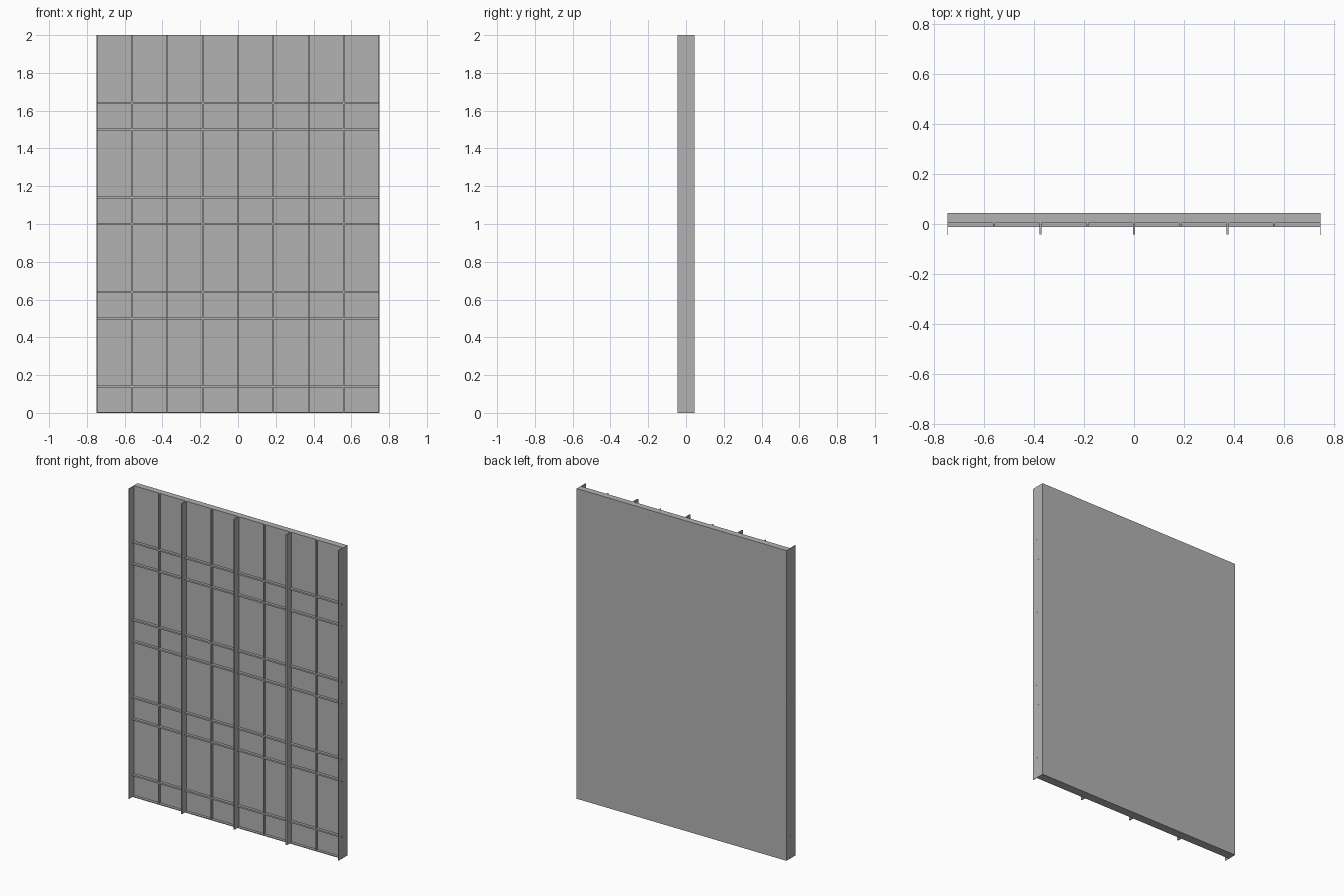
import bpy

cube = bpy.data.objects.get("Cube")
if cube:
    bpy.data.objects.remove(cube, do_unlink=True)

grey = bpy.data.materials.new("plain grey")
grey.use_nodes = True
colour = (0.45, 0.45, 0.45, 1)
grey.diffuse_color = colour
grey.node_tree.nodes["Principled BSDF"].inputs["Base Color"].default_value = colour

HALF_WIDTH = 0.748
HEIGHT = 2.0
BACK = 0.045
FACE = 0.005       # front surface of the slab
FIN_FRONT = -0.045


def box(name, x, y, z):
    """Flat-sided box from (low, high) pairs on each axis."""
    bpy.ops.mesh.primitive_cube_add(size=1)
    ob = bpy.context.object
    ob.name = name
    lows, highs = zip(x, y, z)
    for v in ob.data.vertices:
        v.co = [(h if c > 0 else l) for c, l, h in zip(v.co, lows, highs)]
    ob.data.materials.append(grey)
    return ob


def upright(name, x, front, thick):
    box(name, (x - thick / 2, x + thick / 2), (front, FACE + 0.002), (0, HEIGHT))


# Solid backing slab
box("panel_slab", (-HALF_WIDTH + 0.003, HALF_WIDTH - 0.003), (FACE, BACK), (0, HEIGHT))

# Thin plates closing both sides
for side, name in ((-1, "right_side_plate"), (1, "left_side_plate")):
    edges = sorted((side * HALF_WIDTH, side * (HALF_WIDTH - 0.003)))
    box(name, edges, (FIN_FRONT, BACK), (0, HEIGHT))

# Vertical ribs: deep fins alternate with shallow battens
pitch = HALF_WIDTH / 4
for i in range(-3, 4):
    if i % 2 == 0:
        upright("deep_fin", i * pitch, -0.042, 0.008)
    else:
        upright("shallow_batten", i * pitch, -0.008, 0.008)

# Horizontal bars in pairs, their ends showing through the side plates
reach = HALF_WIDTH + 0.0005
for row in range(4):
    for offset in (0, 0.14):
        z = row * 0.5 + offset
        box("cross_bar", (-reach, reach), (-0.012, FACE + 0.002),
            (max(z - 0.005, 0), z + 0.005))
